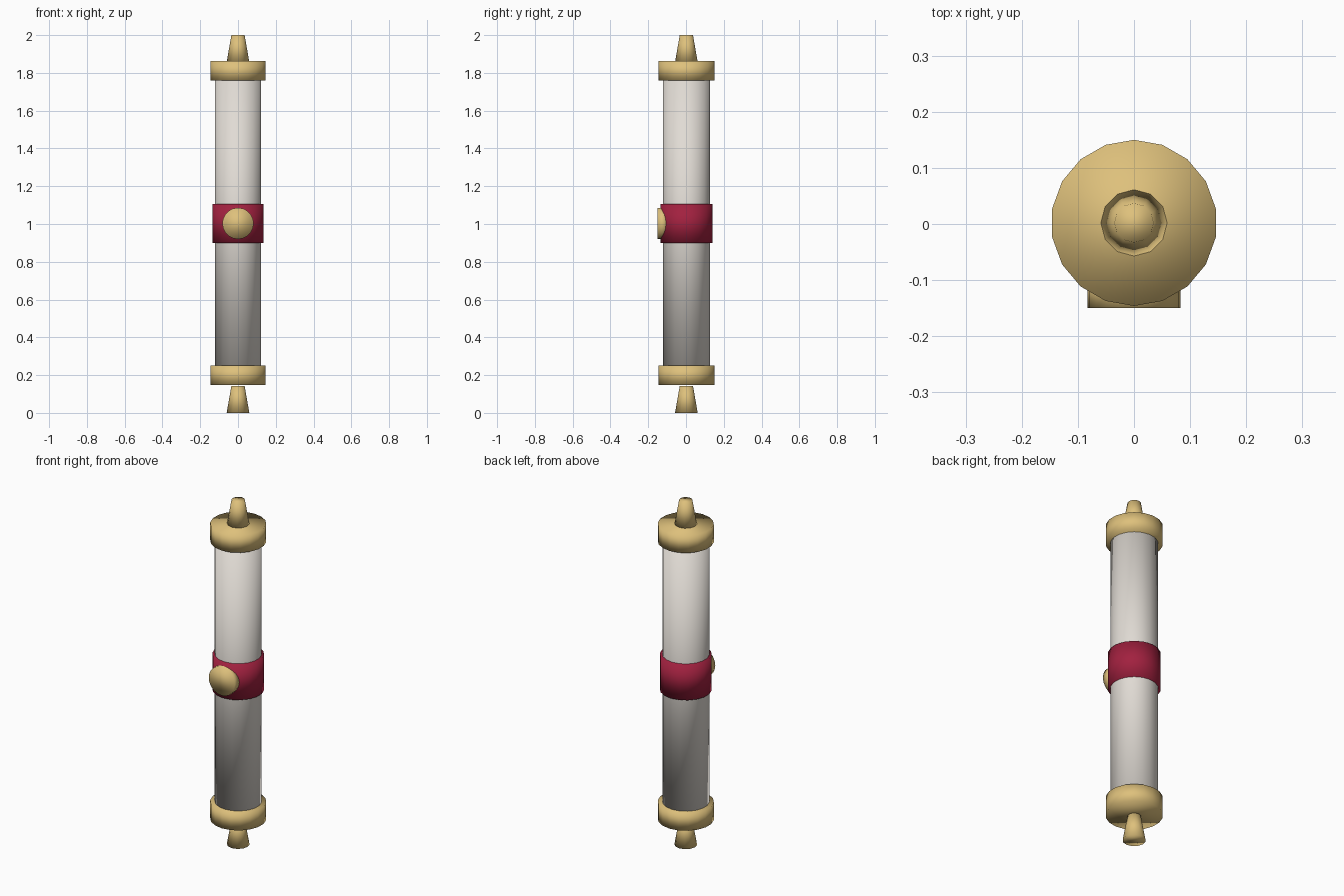
import bpy
import math

cube = bpy.data.objects.get("Cube")
if cube:
    bpy.data.objects.remove(cube, do_unlink=True)


def material(name, color):
    mat = bpy.data.materials.new(name)
    mat.use_nodes = True
    mat.diffuse_color = (*color, 1)
    mat.node_tree.nodes["Principled BSDF"].inputs["Base Color"].default_value = (*color, 1)
    return mat


GOLD = material("gold", (0.73, 0.53, 0.2))
PAPER = material("paper", (0.75, 0.71, 0.66))
RED = material("red ribbon", (0.36, 0.015, 0.05))
AXIS_Y = 0.002


def drum(name, mat, sides, r_low, r_high, location, depth, tilt=0):
    """Smooth-shaded cylinder or cone, centred at location."""
    bpy.ops.mesh.primitive_cone_add(vertices=sides, radius1=r_low, radius2=r_high,
                                    depth=depth, location=location, rotation=(tilt, 0, 0))
    obj = bpy.context.object
    obj.name = name
    obj.data.materials.append(mat)
    bpy.ops.object.shade_smooth()
    return obj


def upright(name, mat, sides, r_low, r_high, z_low, z_high):
    return drum(name, mat, sides, r_low, r_high,
                (0, AXIS_Y, (z_low + z_high) / 2), z_high - z_low)


# Rolled sheet and the ribbon around its middle
upright("paper_roll", PAPER, 18, 0.124, 0.124, 0.2, 1.8)
upright("ribbon", RED, 18, 0.137, 0.137, 0.9, 1.105)

# End caps with tapered handles, both tapering upwards
for end, cap_z, knob_z in (("bottom", 0.148, 0), ("top", 1.76, 1.857)):
    upright(end + "_cap", GOLD, 18, 0.148, 0.148, cap_z, cap_z + 0.102)
    upright(end + "_handle", GOLD, 12, 0.06, 0.035, knob_z, knob_z + 0.143)

# Round seal on the front of the ribbon
drum("seal", GOLD, 20, 0.083, 0.083, (0, -0.125, 1.003), 0.05, math.pi / 2)
